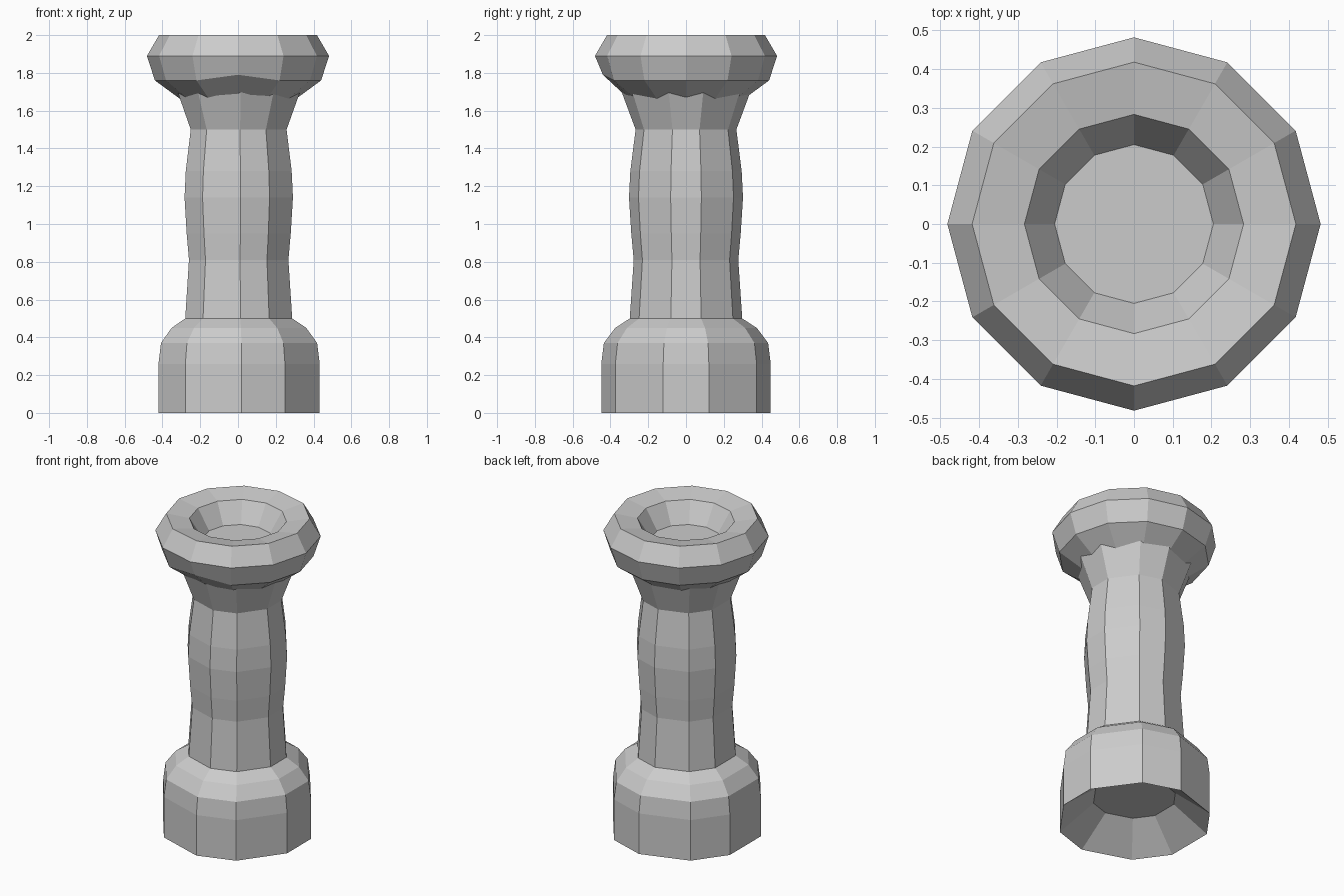
import bpy, bmesh
from math import radians, cos, sin

if "Cube" in bpy.data.objects:
    bpy.data.objects.remove(bpy.data.objects["Cube"])


def loft(name, profile, angles, cap_start=False, cap_end=False):
    """Skin a (radius, height) profile around a ring of angles in degrees."""
    bm = bmesh.new()
    rings = [[bm.verts.new((r * cos(radians(a)), r * sin(radians(a)), z))
              for a in angles] for r, z in profile]
    n = len(angles)
    for low, high in zip(rings, rings[1:]):
        for i in range(n):
            j = (i + 1) % n
            bm.faces.new((low[i], low[j], high[j], high[i]))
    if cap_start:
        bm.faces.new(rings[0][::-1])
    if cap_end:
        bm.faces.new(rings[-1])
    mesh = bpy.data.meshes.new(name)
    bm.to_mesh(mesh)
    bm.free()
    obj = bpy.data.objects.new(name, mesh)
    bpy.context.collection.objects.link(obj)
    return obj


# Ten sides alternating wide and narrow for the column, twelve even for the head
column_ring = [72 * k + s for k in range(5) for s in (-15.6, 15.6)]
head_ring = [30 * k for k in range(12)]

# Foot with a tapered recess underneath
loft("base", [(0.245, 0.16), (0.449, 0), (0.449, 0.26), (0.435, 0.37),
              (0.375, 0.45), (0.298, 0.5)], column_ring, cap_start=True)

# Swelling shaft that flares into the head
loft("shaft", [(0.298, 0.5), (0.277, 0.81), (0.29, 0.95), (0.302, 1.14),
               (0.295, 1.28), (0.267, 1.5), (0.345, 1.71)], column_ring)

# Bowl-shaped head with a sunken floor
head = loft("head", [(0.29, 1.65), (0.44, 1.76), (0.482, 1.89), (0.418, 2.0),
                     (0.283, 1.975), (0.205, 1.85)], head_ring, cap_end=True)

# Small notch raised in the front of the head's lower edge
head.data.vertices[12 + 9].co.z = 1.79
